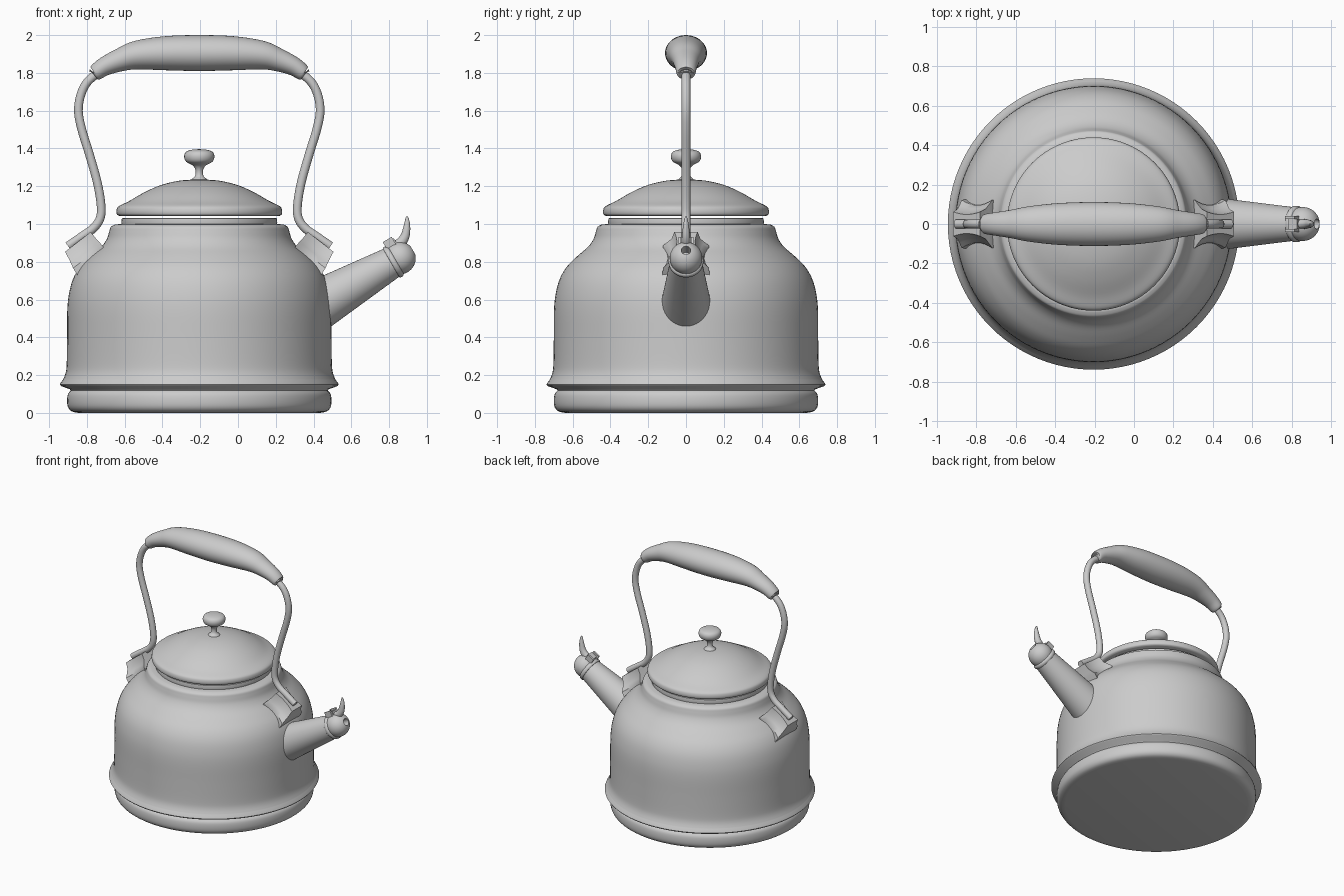
import bpy, bmesh, math
from mathutils import Vector, Matrix

if "Cube" in bpy.data.objects:
    bpy.data.objects.remove(bpy.data.objects["Cube"])

CX = -0.205  # axis of the pot
mat = bpy.data.materials.new("plain grey")
mat.diffuse_color = (0.6, 0.6, 0.6, 1)
mat.use_nodes = True
mat.node_tree.nodes["Principled BSDF"].inputs["Base Color"].default_value = mat.diffuse_color


def loft(name, rings, angle=40):
    """Skin a list of closed rings and cap both ends."""
    bm = bmesh.new()
    vs = [[bm.verts.new(p) for p in r] for r in rings]
    n = len(vs[0])
    for a, b in zip(vs, vs[1:]):
        for i in range(n):
            bm.faces.new((a[i], a[(i + 1) % n], b[(i + 1) % n], b[i]))
    bm.faces.new(vs[0])
    bm.faces.new(vs[-1])
    bmesh.ops.recalc_face_normals(bm, faces=bm.faces)
    me = bpy.data.meshes.new(name)
    bm.to_mesh(me)
    bm.free()
    me.materials.append(mat)
    ob = bpy.data.objects.new(name, me)
    bpy.context.collection.objects.link(ob)
    bpy.ops.object.select_all(action='DESELECT')
    ob.select_set(True)
    bpy.context.view_layer.objects.active = ob
    bpy.ops.object.shade_smooth_by_angle(angle=math.radians(angle))
    return ob


def spline(pts, steps=5):
    """Catmull-Rom through points of any dimension."""
    P = [pts[0]] + list(pts) + [pts[-1]]
    out = []
    for i in range(1, len(P) - 2):
        for s in range(steps):
            t = s / steps
            out.append(tuple(0.5 * (2 * b + (c - a) * t + (2 * a - 5 * b + 4 * c - d) * t * t
                                    + (3 * b - a - 3 * c + d) * t ** 3)
                             for a, b, c, d in zip(P[i - 1], P[i], P[i + 1], P[i + 2])))
    return out + [tuple(pts[-1])]


def lathe(name, prof, origin=(CX, 0, 0), tilt=0, n=96):
    m = Matrix.Translation(origin) @ Matrix.Rotation(tilt, 4, 'Y')
    return loft(name, [[m @ Vector((r * math.cos(2 * math.pi * i / n),
                                    r * math.sin(2 * math.pi * i / n), z))
                        for i in range(n)] for r, z in prof])


def sweep(name, pts, yscale=1.0, n=24):
    """Round tube in the xz plane; pts are (x, z, radius)."""
    rings = []
    for i, (x, z, r) in enumerate(pts):
        a, b = pts[max(i - 1, 0)], pts[min(i + 1, len(pts) - 1)]
        t = Vector((b[0] - a[0], 0, b[1] - a[1])).normalized()
        nrm = Vector((-t.z, 0, t.x))
        rings.append([Vector((x, 0, z)) + nrm * r * math.cos(2 * math.pi * k / n)
                      + Vector((0, yscale * r * math.sin(2 * math.pi * k / n), 0))
                      for k in range(n)])
    return loft(name, rings)


# Pot body: base bead, groove, flange, wall, shoulder and neck
base = spline([(0.64, 0), (0.675, 0.008), (0.695, 0.03), (0.70, 0.065), (0.695, 0.1), (0.68, 0.118)], 3)
flange = [(0.685, 0.125), (0.732, 0.142), (0.738, 0.15), (0.735, 0.158)]
wall = spline([(0.722, 0.175), (0.708, 0.21), (0.702, 0.26), (0.70, 0.4), (0.699, 0.54), (0.69, 0.63),
               (0.668, 0.71), (0.63, 0.775), (0.575, 0.83), (0.52, 0.878), (0.49, 0.92),
               (0.477, 0.96), (0.468, 0.985), (0.445, 0.998)], 4)
lathe("pot_body", base + flange + wall + [(0.40, 1.0), (0.005, 1.0)])

# Rim ring under the lid
lathe("rim_ring", [(0.38, 0.99), (0.41, 0.995), (0.413, 1.01), (0.41, 1.03), (0.40, 1.032), (0.005, 1.032)])

# Lid and knob
dome = spline([(0.425, 1.043), (0.437, 1.052), (0.438, 1.075), (0.425, 1.095), (0.37, 1.122), (0.29, 1.168),
               (0.2, 1.207), (0.1, 1.23), (0.005, 1.236)], 4)
lathe("lid", [(0.005, 1.043)] + dome)
lathe("lid_knob", spline([(0.042, 1.225), (0.04, 1.237), (0.022, 1.255), (0.02, 1.285), (0.035, 1.31),
                          (0.07, 1.33), (0.08, 1.358), (0.07, 1.382), (0.04, 1.393), (0.003, 1.396)], 4), n=48)

# Handle wires and their flared brackets on both sides
wire = [(0.695, 0.883), (0.62, 0.935), (0.56, 0.978), (0.525, 1.03), (0.52, 1.10), (0.54, 1.22),
        (0.582, 1.37), (0.622, 1.5), (0.64, 1.6), (0.625, 1.69), (0.585, 1.76), (0.5, 1.825)]
for side, s in (("left", -1), ("right", 1)):
    sweep("handle_wire_" + side, spline([(CX + s * d, z, 0.023) for d, z in wire]))
    rings = []
    for off, half_len, wy in ((-0.04, 0.1, 0.125), (0.01, 0.098, 0.122), (0.035, 0.094, 0.098),
                              (0.06, 0.09, 0.076), (0.105, 0.086, 0.062)):
        ring = []
        for sy in (1, -1):
            for k in range(-4, 5):
                u = k / 4 * sy
                y = sy * wy * (0.78 + 0.22 * u * u)
                d = 0.585 + 0.79 * half_len * u + 0.55 * off
                z = 0.818 - 0.61 * half_len * u + 0.83 * off
                ring.append((CX + s * d, y, z))
        rings.append(ring)
    loft("handle_bracket_" + side, rings, 35)

# Grip, thick in the middle
half = [(0.555, 1.797, 0.03), (0.55, 1.80, 0.042), (0.50, 1.835, 0.05), (0.42, 1.868, 0.061),
        (0.33, 1.894, 0.076), (0.18, 1.904, 0.09)]
grip = ([(CX - d, z, r) for d, z, r in half] + [(CX, 1.905, 0.095)]
        + [(CX + d, z, r) for d, z, r in reversed(half)])
sweep("handle_grip", spline(grip), 1.17, 40)

# Spout, then the whistle cap with collar and sounding hole
axis = math.radians(60)
root = (0.35, 0, 0.528)
lathe("spout", [(0.142, 0), (0.083, 0.55)], root, axis, 64)
ball = [(0.086 * math.cos(a), 0.583 + 0.086 * math.sin(a))
        for a in [math.radians(-15 + 88 * i / 14) for i in range(15)]]
lathe("whistle_cap", [(0.07, 0.53), (0.088, 0.532), (0.092, 0.537), (0.092, 0.552), (0.087, 0.558)]
      + ball + [(0.024, 0.6), (0.003, 0.6)], root, axis, 48)

# Whistle hinge (two ears and a pin block) and the thumb lever


def block(name, centre, size, tilt):
    m = Matrix.Translation(centre) @ Matrix.Rotation(tilt, 4, 'Y')
    loft(name, [[m @ Vector((sx * size[0] / 2, sy * size[1] / 2, sz * size[2] / 2))
                 for sx, sy in ((-1, -1), (1, -1), (1, 1), (-1, 1))] for sz in (-1, 1)])


for side, s in (("front", -1), ("back", 1)):
    block("hinge_ear_" + side, (0.805, s * 0.033, 0.892), (0.055, 0.014, 0.06), math.radians(-30))
block("hinge_block", (0.815, 0, 0.892), (0.05, 0.05, 0.045), math.radians(-30))
sweep("thumb_lever", spline([(0.825, 0.885, 0.024), (0.86, 0.9, 0.027), (0.884, 0.935, 0.024),
                             (0.894, 0.985, 0.018), (0.895, 1.025, 0.01), (0.893, 1.04, 0.004)]), 0.9, 16)
